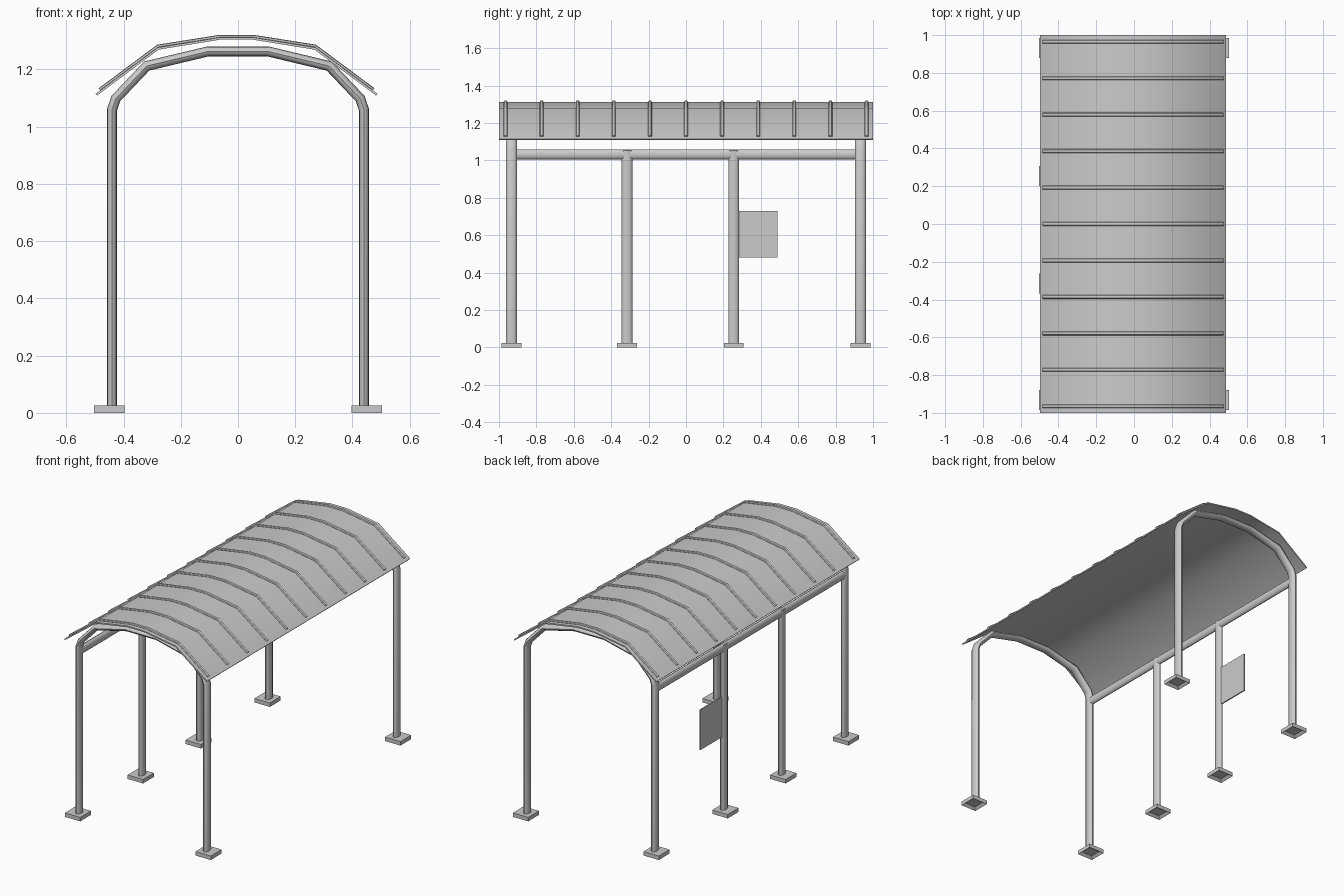
import bpy, bmesh
from math import cos, sin, pi, radians
from mathutils import Vector, Matrix

cube = bpy.data.objects.get("Cube")
if cube:
    bpy.data.objects.remove(cube)

grey = bpy.data.materials.new("painted_grey")
grey.use_nodes = True
GREY = (0.6, 0.6, 0.6, 1)
grey.diffuse_color = GREY
grey.node_tree.nodes["Principled BSDF"].inputs["Base Color"].default_value = GREY

Y, Z = Vector((0, 1, 0)), Vector((0, 0, 1))


def finish(name, bm, smooth=True):
    bmesh.ops.recalc_face_normals(bm, faces=bm.faces)
    mesh = bpy.data.meshes.new(name)
    bm.to_mesh(mesh)
    bm.free()
    mesh.materials.append(grey)
    ob = bpy.data.objects.new(name, mesh)
    bpy.context.collection.objects.link(ob)
    if smooth:
        bpy.ops.object.select_all(action='DESELECT')
        ob.select_set(True)
        bpy.context.view_layer.objects.active = ob
        bpy.ops.object.shade_smooth_by_angle(angle=radians(38))
    return ob


def ellipse(a, b, sides=12):
    return [(a * cos(2 * pi * i / sides), b * sin(2 * pi * i / sides)) for i in range(sides)]


def sweep(name, path, section, side):
    """Sweep a closed section along a planar path with mitred corners."""
    bm = bmesh.new()
    pts = [Vector(p) for p in path]
    rings = []
    for i, p in enumerate(pts):
        before = (p - pts[i - 1]).normalized() if i else (pts[1] - p).normalized()
        after = (pts[i + 1] - p).normalized() if i < len(pts) - 1 else before
        tangent = (before + after).normalized()
        normal = side.cross(tangent) / tangent.dot(before)
        rings.append([bm.verts.new(p + normal * u + side * v) for u, v in section])
    n = len(section)
    for r, s in zip(rings, rings[1:]):
        for k in range(n):
            bm.faces.new((r[k], r[(k + 1) % n], s[(k + 1) % n], s[k]))
    bm.faces.new(rings[0])
    bm.faces.new(rings[-1])
    return finish(name, bm)


def box(name, centre, size, recess=False):
    bm = bmesh.new()
    bmesh.ops.create_cube(bm, size=1, matrix=Matrix.Translation(centre) @ Matrix.Diagonal((*size, 1)))
    if recess:  # hollow underside
        bottom = min(bm.faces, key=lambda f: f.calc_center_median().z)
        bmesh.ops.inset_region(bm, faces=[bottom], thickness=0.022)
        bmesh.ops.translate(bm, verts=bottom.verts, vec=(0, 0, 0.015))
    return finish(name, bm, False)


def mirrored(half, y, cx=0):
    """Left half of an arch (x, z), reflected to give the full path."""
    full = half + [(-x, z) for x, z in reversed(half)]
    return [(x + cx, y, z) for x, z in full]


POST_X, FOOT_X = 0.44, 0.45
tube = ellipse(0.0175, 0.029)

# End frames: two posts and the bent arch in one tube
arch = [(-POST_X, 0.018), (-POST_X, 1.06), (-0.427, 1.098), (-0.319, 1.212), (-0.105, 1.263)]
for label, y in (("front", -0.933), ("back", 0.933)):
    sweep(label + "_frame", mirrored(arch, y), tube, Y)
    for side, x in (("right", -FOOT_X), ("left", FOOT_X)):
        box(f"{label}_{side}_foot", (x, y, 0.0125), (0.106, 0.106, 0.025), True)

# Middle posts along one side
for label, y in (("front", -0.315), ("back", 0.255)):
    sweep(label + "_middle_post", [(-POST_X, y, 0.018), (-POST_X, y, 1.052)], tube, Y)
    box(label + "_middle_foot", (-FOOT_X, y, 0.0125), (0.106, 0.106, 0.025), True)

# Side rail joining the posts
sweep("side_rail", [(-POST_X, -0.93, 1.032), (-POST_X, 0.93, 1.032)], ellipse(0.016, 0.027), Z)

# Hanging sign panel
box("sign_panel", (-POST_X, 0.378, 0.605), (0.008, 0.224, 0.25))

# Roof sheet
roof = [(-0.49, 1.112), (-0.274, 1.273), (-0.058, 1.308)]
sheet = [(-0.004, -1), (0.004, -1), (0.004, 1), (-0.004, 1)]
sweep("roof_sheet", mirrored(roof, 0, -0.005), sheet, Y)

# Raised ribs across the roof
rib = [(-0.477, 1.128), (-0.274, 1.279), (-0.058, 1.313)]
for i in range(11):
    sweep(f"roof_rib_{i + 1}", mirrored(rib, (i - 5) * 0.193, -0.005), ellipse(0.008, 0.01, 8), Y)
